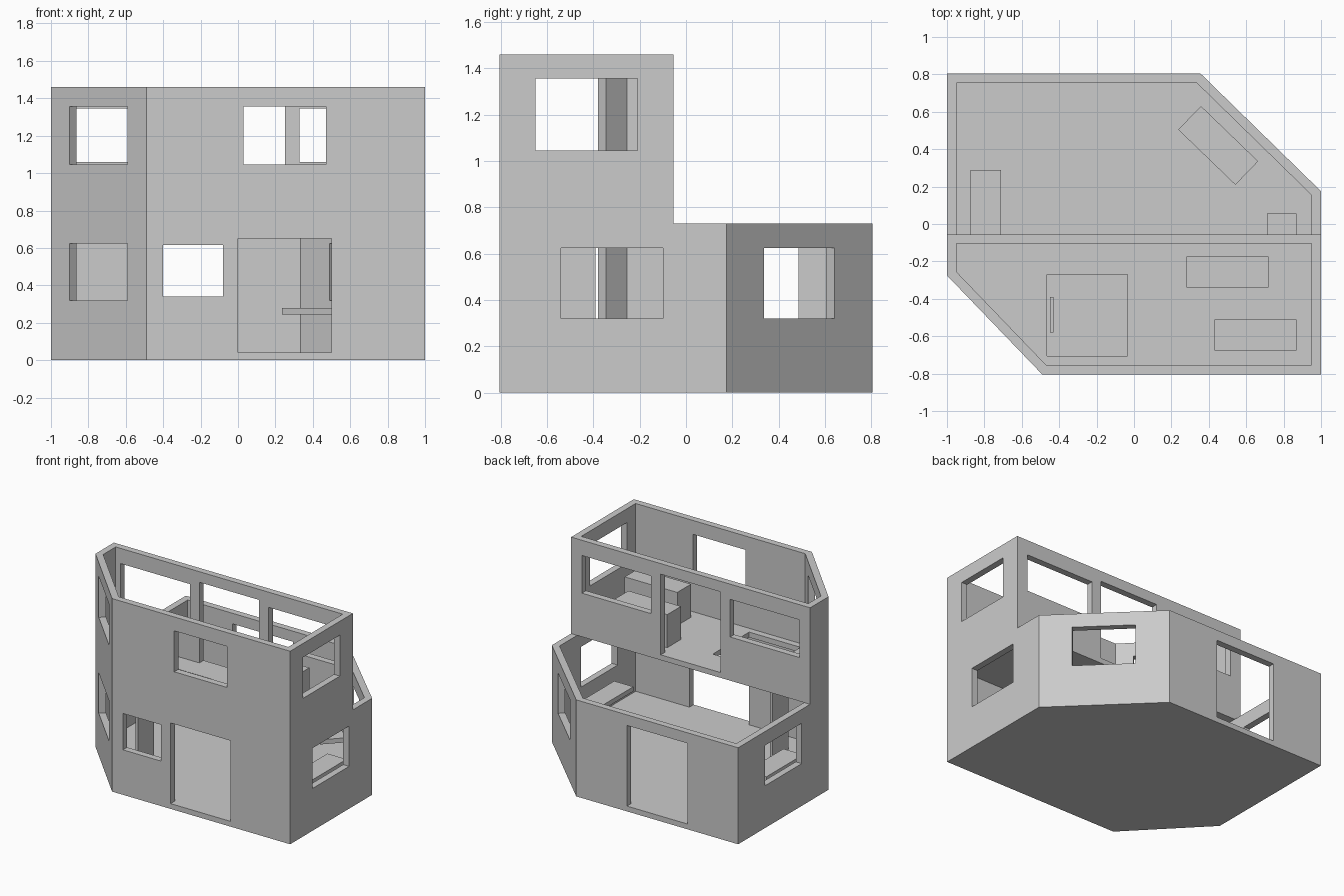
import bpy, bmesh, math
from mathutils import Vector

cube = bpy.data.objects.get("Cube")
if cube:
    bpy.data.objects.remove(cube, do_unlink=True)

WALL, FLOOR, STOREY = 0.05, 0.04, 0.73

grey = bpy.data.materials.new("plain grey")
grey.use_nodes = True
grey.diffuse_color = (0.6, 0.6, 0.6, 1)
grey.node_tree.nodes["Principled BSDF"].inputs["Base Color"].default_value = (0.6, 0.6, 0.6, 1)


def make_object(name, bm):
    bmesh.ops.recalc_face_normals(bm, faces=bm.faces)
    mesh = bpy.data.meshes.new(name)
    bm.to_mesh(mesh)
    bm.free()
    mesh.materials.append(grey)
    obj = bpy.data.objects.new(name, mesh)
    bpy.context.collection.objects.link(obj)
    return obj


def inset(points, d):
    """Offset a counter-clockwise outline inwards."""
    result = []
    for i, p in enumerate(points):
        p = Vector(p)
        e1 = (p - Vector(points[i - 1])).normalized()
        e2 = (Vector(points[(i + 1) % len(points)]) - p).normalized()
        n1, n2 = Vector((-e1.y, e1.x)), Vector((-e2.y, e2.x))
        result.append(p + (n1 + n2) * d / (1 + n1.dot(n2)))
    return result


def storey(name, outline, z):
    """Open-topped shell with a floor slab."""
    bm = bmesh.new()
    inner = inset(outline, WALL)

    def ring(pts, h):
        return [bm.verts.new((x, y, h)) for x, y in pts]
    rings = [ring(outline, z), ring(outline, z + STOREY),
             ring(inner, z + STOREY), ring(inner, z + FLOOR)]
    n = len(outline)
    for a, b in zip(rings, rings[1:]):
        for i in range(n):
            j = (i + 1) % n
            bm.faces.new((a[i], a[j], b[j], b[i]))
    bm.faces.new(rings[0])
    bm.faces.new(rings[-1])
    return make_object(name, bm)


def box(name, center, size, angle=0):
    bm = bmesh.new()
    bmesh.ops.create_cube(bm, size=1)
    bmesh.ops.scale(bm, vec=size, verts=bm.verts)
    obj = make_object(name, bm)
    obj.location = center
    obj.rotation_euler.z = angle
    return obj


def block(name, x, y, z):
    return box(name, [(a + b) / 2 for a, b in (x, y, z)], [b - a for a, b in (x, y, z)])


def cut(target, cutter):
    mod = target.modifiers.new("opening", "BOOLEAN")
    mod.operation = "DIFFERENCE"
    mod.solver = "EXACT"
    mod.object = cutter
    bpy.context.view_layer.objects.active = target
    bpy.ops.object.modifier_apply(modifier=mod.name)
    bpy.data.objects.remove(cutter, do_unlink=True)


def opening(target, a, b, z0, z1):
    """Cut a wall opening between two plan points on the outer face."""
    a, b = Vector(a), Vector(b)
    m, d = (a + b) / 2, b - a
    cut(target, box("cutter", (m.x, m.y, (z0 + z1) / 2), (d.length, 0.16, z1 - z0),
                    math.atan2(d.y, d.x)))


# Ground storey: six-sided shell with doors and windows
front, back, terrace = -0.805, 0.805, -0.055
lower = storey("ground_storey", [(-1, -0.275), (-0.49, front), (1, front),
                                 (1, 0.175), (0.355, back), (-1, back)], 0)
SILL, HEAD, DOOR = 0.32, 0.625, 0.65
bay = ((-0.9, -0.379), (-0.59, -0.701))
opening(lower, *bay, SILL, HEAD)
opening(lower, (-0.4, front), (-0.08, front), 0.34, 0.615)
opening(lower, (0, front), (0.5, front), FLOOR, DOOR)
opening(lower, (1, -0.54), (1, -0.1), SILL, HEAD)
opening(lower, (0.835, 0.335), (0.523, 0.64), SILL, HEAD)
opening(lower, (-0.07, back), (-0.575, back), FLOOR, DOOR)
opening(lower, (-1, 0.485), (-1, 0.045), SILL, HEAD)

# Upper storey: front half only
upper = storey("upper_storey", [(-1, -0.275), (-0.49, front), (1, front),
                                (1, terrace), (-1, terrace)], STOREY)
opening(upper, *bay, 1.045, 1.355)
opening(upper, (0.03, front), (0.47, front), 1.045, 1.355)
opening(upper, (1, -0.65), (1, -0.21), 1.045, 1.355)
for s in (-1, 1):
    opening(upper, (s * 0.33, terrace), (s * 0.91, terrace), 1.06, 1.345)
opening(upper, (0.25, terrace), (-0.25, terrace), STOREY + FLOOR, STOREY + DOOR)

# Stair hatch through the upper floor, with the ladder board below it
cut(upper, block("hatch_cutter", (-0.465, -0.035), (-0.705, -0.27), (0.6, 0.9)))
block("ladder_board", (-0.45, -0.43), (-0.58, -0.39), (FLOOR, STOREY))

# Ground floor table tops
block("right_table_top", (0.71, 0.87), (-0.385, 0.055), (0.245, 0.28))
block("left_table_top", (-0.875, -0.71), (-0.15, 0.29), (0.245, 0.28))
box("corner_table_top", (0.45, 0.42, 0.2625), (0.425, 0.175, 0.035), math.radians(-44))

# Upper floor cabinets
block("inner_cabinet", (0.28, 0.72), (-0.34, -0.175), (STOREY + FLOOR, 1.02))
block("front_cabinet", (0.43, 0.87), (-0.675, -0.51), (STOREY + FLOOR, 1.02))
